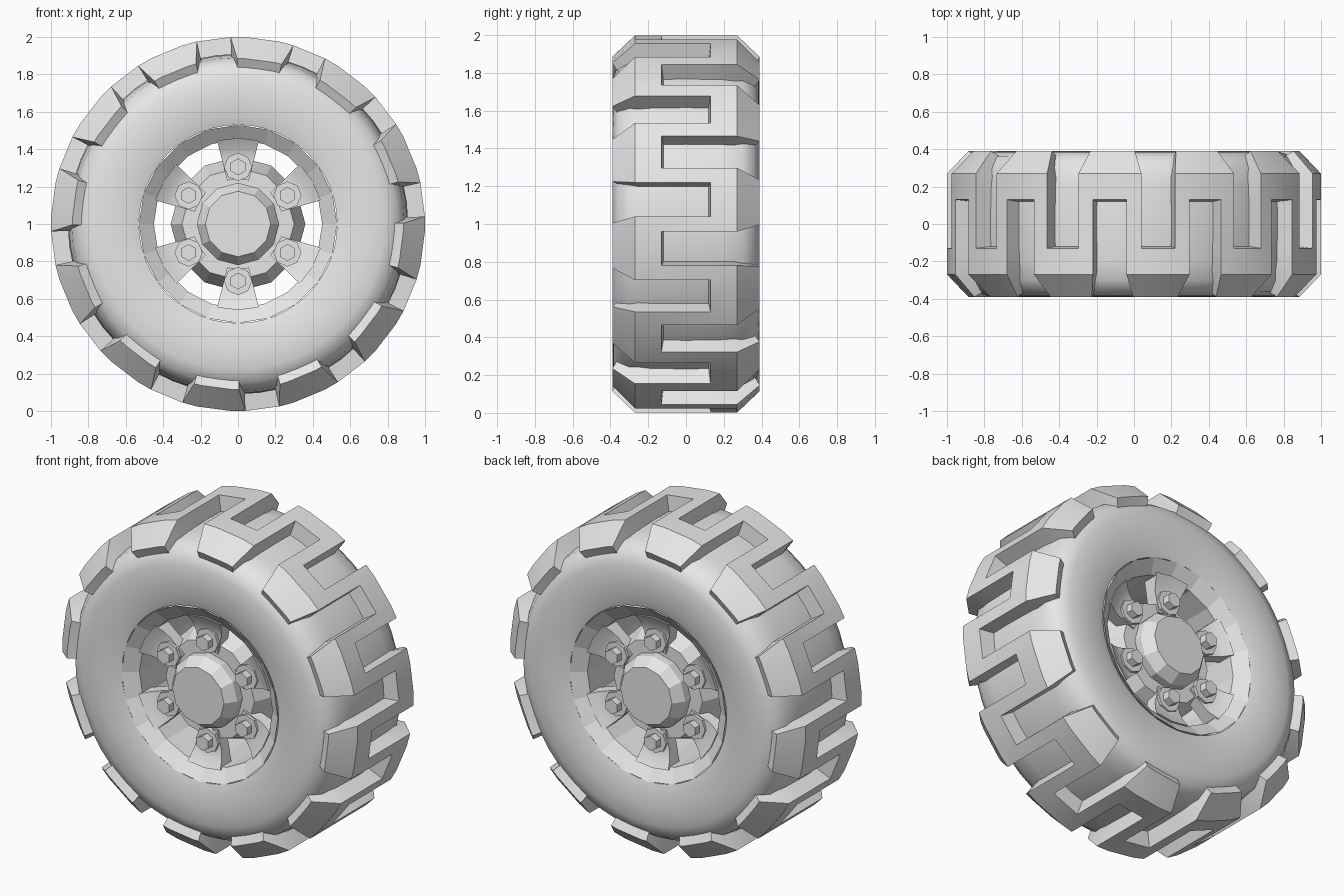
import bpy, bmesh
from math import sin, cos, radians, pi

cube = bpy.data.objects.get("Cube")
if cube:
    bpy.data.objects.remove(cube, do_unlink=True)


def material(name, value):
    m = bpy.data.materials.new(name)
    m.use_nodes = True
    colour = (value, value, value, 1)
    m.diffuse_color = colour
    m.node_tree.nodes["Principled BSDF"].inputs["Base Color"].default_value = colour
    return m


GREY = material("light grey", 0.8)


def polar(r, deg, y):
    """Point at radius r and angle deg around the axle."""
    a = radians(deg)
    return (r * cos(a), y, 1 + r * sin(a))


def finish(name, bm, smooth=30):
    bmesh.ops.remove_doubles(bm, verts=bm.verts, dist=1e-5)
    bmesh.ops.recalc_face_normals(bm, faces=bm.faces)
    mesh = bpy.data.meshes.new(name)
    bm.to_mesh(mesh)
    bm.free()
    mesh.materials.append(GREY)
    obj = bpy.data.objects.new(name, mesh)
    bpy.context.collection.objects.link(obj)
    if smooth:
        bpy.ops.object.select_all(action="DESELECT")
        obj.select_set(True)
        bpy.context.view_layer.objects.active = obj
        bpy.ops.object.shade_smooth_by_angle(angle=radians(smooth))
    return obj


def lathe(name, profile, sides, smooth, closed=True, start=90):
    """Revolve (radius, y) points around the axle."""
    bm = bmesh.new()
    rings = [[bm.verts.new(polar(r, start + 360 * i / sides, y)) for i in range(sides)]
             for r, y in profile]
    pairs = list(zip(rings, rings[1:]))
    if closed:
        pairs.append((rings[-1], rings[0]))
    for a, b in pairs:
        for i in range(sides):
            j = (i + 1) % sides
            bm.faces.new((a[i], a[j], b[j], b[i]))
    return finish(name, bm, smooth)


def mirrored(half):
    """Complete a front half profile with its back half."""
    return half + [(r, -y) for r, y in reversed(half) if y != 0]


# Tyre body
lathe("tyre_body", mirrored([(.53, -.365), (.58, -.38), (.68, -.388), (.78, -.385),
                             (.85, -.36), (.89, -.30), (.905, -.2), (.91, 0)]), 48, 50)

# Tread: a band of cells with slots left open alternately from each side
LEVELS = [-.39, -.27, -.13, .13, .27, .39]
HALF, FLARE = 5.2, 2.0
bm = bmesh.new()
columns = []
for k in range(12):
    for centre, side in ((82.5, 1), (97.5, -1)):
        for edge in (-1, 1):
            outer, inner = [], []
            for y in LEVELS:
                rim = abs(y) > .3
                flare = FLARE if rim and y * side > 0 else 0
                ang = centre + 30 * k + edge * (HALF + flare)
                outer.append(bm.verts.new(polar(.885 if rim else 1, ang, y)))
                inner.append(bm.verts.new(polar(.80 if rim else .86, ang, y * .88)))
            columns.append((outer, inner))

count = len(columns)


def filled(col, row):
    if not 0 <= row < 5:
        return False
    kind = col % 4
    if kind == 0:
        return row < 2
    if kind == 2:
        return row > 2
    return True


for c in range(count):
    (o1, i1), (o2, i2) = columns[c], columns[(c + 1) % count]
    for r in range(5):
        if not filled(c, r):
            continue
        bm.faces.new((o1[r], o2[r], o2[r + 1], o1[r + 1]))
        bm.faces.new((i1[r], i1[r + 1], i2[r + 1], i2[r]))
        if not filled(c, r - 1):
            bm.faces.new((o1[r], i1[r], i2[r], o2[r]))
        if not filled(c, r + 1):
            bm.faces.new((o1[r + 1], o2[r + 1], i2[r + 1], i1[r + 1]))
        if not filled((c - 1) % count, r):
            bm.faces.new((o1[r], o1[r + 1], i1[r + 1], i1[r]))
        if not filled((c + 1) % count, r):
            bm.faces.new((o2[r], i2[r], i2[r + 1], o2[r + 1]))
loose = [v for v in bm.verts if not v.link_faces]
bmesh.ops.delete(bm, geom=loose, context="VERTS")
finish("tread", bm, 25)

# Rim barrel with bevelled lips
lathe("rim_barrel", mirrored([(.50, -.33), (.53, -.37), (.45, -.31)])[1:-1] +
      [(.51, .33), (.51, -.33)], 20, 0)

# Hub with a tapered cap on each side
lathe("hub", mirrored([(0, -.385), (.175, -.385), (.22, -.32), (.22, -.27),
                       (.30, -.27), (.36, -.12)]), 12, 0, closed=False)


# Spokes, bolt washers and bolts on both sides
def prism(name, centre, radius, sides, y0, y1):
    bm = bmesh.new()
    ends = [[bm.verts.new((centre[0] + radius * cos(2 * pi * i / sides + pi / 2), y,
                           centre[2] + radius * sin(2 * pi * i / sides + pi / 2)))
             for i in range(sides)] for y in (y0, y1)]
    for end in ends:
        bm.faces.new(end)
    for i in range(sides):
        j = (i + 1) % sides
        bm.faces.new((ends[0][i], ends[0][j], ends[1][j], ends[1][i]))
    return finish(name, bm, 0)


def spoke(name, angle, side):
    bm = bmesh.new()
    section = [(.24, -.28), (.36, -.285), (.41, -.30), (.46, -.33), (.46, -.22), (.24, -.20)]
    ends = [[bm.verts.new(polar(r, angle + d, -side * y)) for r, y in section]
            for d in (-14, 0, 14)]
    for a, b in zip(ends, ends[1:]):
        for i in range(len(section)):
            j = (i + 1) % len(section)
            bm.faces.new((a[i], a[j], b[j], b[i]))
    bm.faces.new(ends[0])
    bm.faces.new(ends[-1])
    return finish(name, bm, 35)


for side, label in ((-1, "front"), (1, "back")):
    for k in range(6):
        angle = 90 + 60 * k
        spoke(f"{label}_spoke_{k + 1}", angle, side)
        spot = polar(.305, angle, 0)
        prism(f"{label}_washer_{k + 1}", spot, .075, 8, side * .26, side * .30)
        prism(f"{label}_bolt_{k + 1}", spot, .045, 6, side * .28, side * .345)
